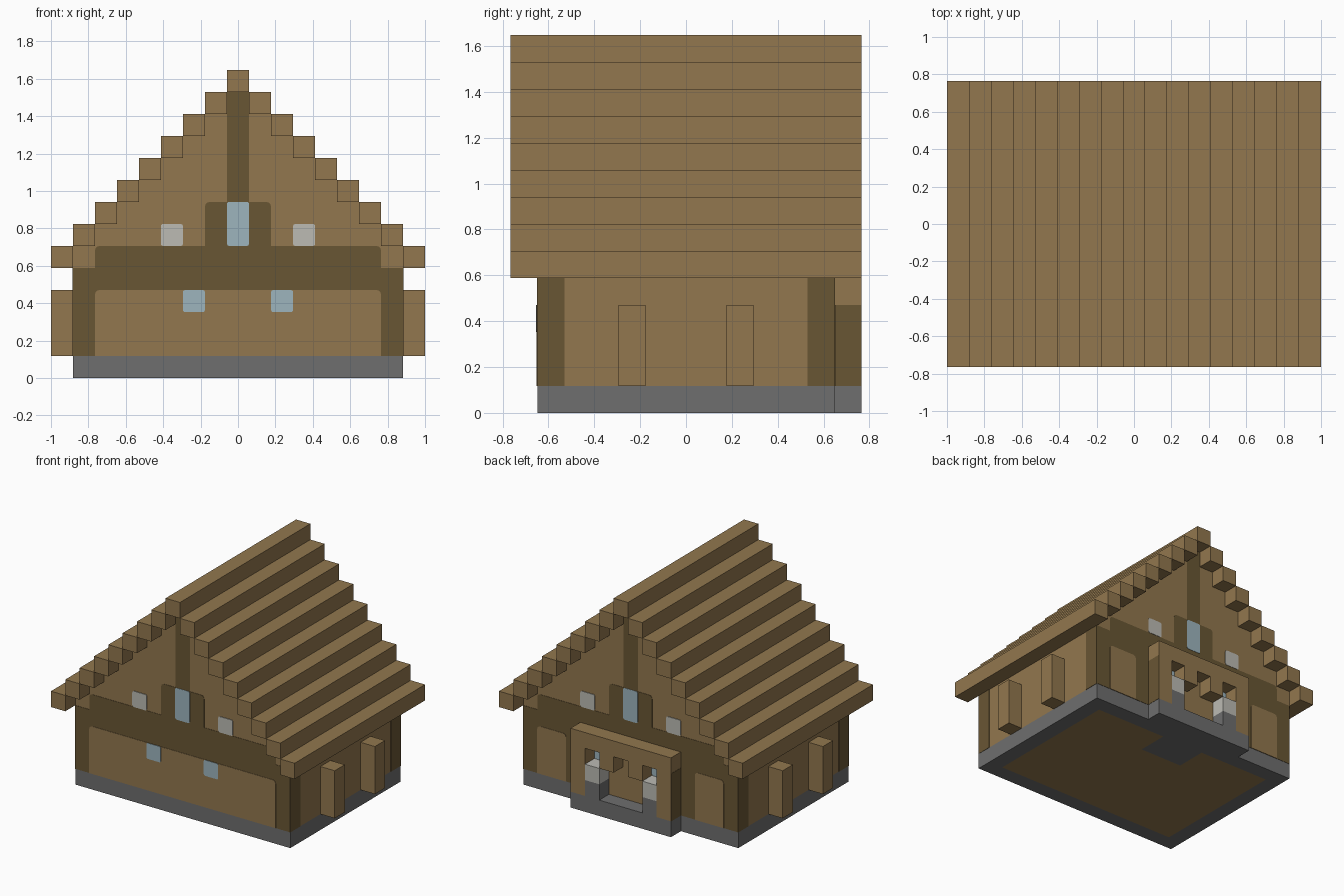
import bpy, bmesh, math

cube = bpy.data.objects.get("Cube")
if cube:
    bpy.data.objects.remove(cube, do_unlink=True)

U = 2 / 17          # one building block
SKIN = 0.02         # thickness of one layer of painted plate, in blocks


def material(name, r, g, b):
    lin = [((c / 255 + 0.055) / 1.055) ** 2.4 for c in (r, g, b)] + [1]
    m = bpy.data.materials.new(name)
    m.use_nodes = True
    m.diffuse_color = lin
    m.node_tree.nodes["Principled BSDF"].inputs["Base Color"].default_value = lin
    return m


wood = material("light wood", 146, 119, 78)
timber = material("dark timber", 105, 86, 52)
stone = material("grey stone", 110, 110, 110)
glass = material("blue glass", 157, 181, 190)
pale = material("pale grey", 188, 187, 180)


def prism(name, outline, axis, d0, d1, mat):
    """Extrude an outline of (a, z) points along x or y, from d0 to d1."""
    bm = bmesh.new()

    def place(a, z, d):
        return bm.verts.new((d * U, a * U, z * U) if axis == "x" else (a * U, d * U, z * U))

    near = [place(a, z, d0) for a, z in outline]
    far = [place(a, z, d1) for a, z in outline]
    bm.faces.new(near)
    bm.faces.new(far[::-1])
    n = len(near)
    for i in range(n):
        j = (i + 1) % n
        bm.faces.new((near[i], far[i], far[j], near[j]))
    bmesh.ops.recalc_face_normals(bm, faces=bm.faces)
    mesh = bpy.data.meshes.new(name)
    bm.to_mesh(mesh)
    bm.free()
    mesh.materials.append(mat)
    ob = bpy.data.objects.new(name, mesh)
    bpy.context.collection.objects.link(ob)
    return ob


def rect(a0, a1, z0, z1, top=0, bottom=0):
    """Rectangle with optional rounded top and bottom corners."""
    pts = []
    corners = ((a0, z0, 1, 1, bottom, 180), (a1, z0, -1, 1, bottom, 270),
               (a1, z1, -1, -1, top, 0), (a0, z1, 1, -1, top, 90))
    for a, z, sa, sz, r, start in corners:
        if not r:
            pts.append((a, z))
            continue
        for step in range(4):
            t = math.radians(start + step * 30)
            pts.append((a + sa * r + r * math.cos(t), z + sz * r + r * math.sin(t)))
    return pts


def box(name, x0, x1, y0, y1, z0, z1, mat):
    return prism(name, rect(x0, x1, z0, z1), "y", y0, y1, mat)


def plate(name, axis, wall, outline, layer, mat):
    """Thin painted plate on the outside of a wall plane."""
    out = math.copysign(SKIN * layer, wall)
    return prism(name, outline, axis, wall, wall + out, mat)


def span(s, a, b):
    """Mirrored interval."""
    return sorted((s * a, s * b))


R = 0.2  # rounding of painted corners

# Foundation ring, floor and doorstep
for s in (-1, 1):
    box("foundation_long", -7.5, 7.5, *span(s, 4.5, 5.5), 0, 1, stone)
    box("foundation_side", *span(s, 6.5, 7.5), -4.5, 4.5, 0, 1, stone)
    box("floor_side", *span(s, 1.5, 6.5), 2.5, 4.5, 0, 1, wood)
box("floor", -6.5, 6.5, -4.5, 2.5, 0, 1, wood)
box("doorstep", -1.5, 1.5, 2.5, 4.5, 0, 1, stone)

# Stepped outline of the gable walls
half = [(7.5, 1)]
for k in range(8):
    half += [(7.5 - k, 6 + k), (6.5 - k, 6 + k)]
half[-1:] = []
gable = half + [(-x, z) for x, z in reversed(half)]

# Gable walls with timber frame, panels and windows
for s, end in ((-1, "front"), (1, "back")):
    prism(end + "_wall", gable, "y", s * 4.5, s * 5.5, wood)
    y = s * 5.5

    def paint(part, x0, x1, z0, z1, layer, mat, top=0, bottom=0):
        plate(f"{end}_{part}", "y", y, rect(x0, x1, z0, z1, top, bottom), layer, mat)

    paint("frame", -7.5, 7.5, 1, 5, 1, timber)
    paint("beam", -6.5, 6.5, 5, 6, 1, timber, R)
    paint("window_surround", -1.5, 1.5, 6, 8, 1, timber, R)
    paint("king_post", -0.5, 0.5, 8, 13, 1, timber)
    paint("centre_window", -0.5, 0.5, 6, 8, 2, glass, R / 2, R / 2)
    if s < 0:
        paint("panel", -6.5, 6.5, 1, 4, 2, wood, R)
    else:
        paint("door_panel", -3.5, 3.5, 1, 4, 2, wood)
    for m in (-1, 1):
        if s > 0:
            paint("panel", *span(m, 4.5, 6.5), 1, 4, 2, wood, R)
        paint("lower_window", *span(m, 1.5, 2.5), 3, 4, 3, glass, R / 2, R / 2)
        paint("upper_window", *span(m, 2.5, 3.5), 6, 7, 2, pale, R / 2, R / 2)

# Side walls, corner timbers and buttresses
for s in (-1, 1):
    box("side_wall", *span(s, 6.5, 7.5), -4.5, 4.5, 1, 6, wood)
    for m in (-1, 1):
        plate("corner_timber", "x", s * 7.5, rect(*span(m, 4.5, 5.5), 1, 5), 1, timber)
        box("buttress", *span(s, 7.5, 8.5), *span(m, 1.5, 2.5), 1, 4, wood)

# Stepped roof
for k in range(8):
    for s in (-1, 1):
        box("roof_beam", *span(s, 7.5 - k, 8.5 - k), -6.5, 6.5, 5 + k, 6 + k, wood)
box("roof_ridge", -0.5, 0.5, -6.5, 6.5, 13, 14, wood)

# Back porch
box("porch_base", -3.5, 3.5, 5.5, 6.5, 0, 1, stone)
box("porch_lintel", -3.5, 3.5, 5.5, 6.5, 4, 5, wood)
for s in (-1, 1):
    box("porch_post", *span(s, 2.5, 3.5), 5.5, 6.5, 1, 4, wood)
    plate("porch_post_side", "x", s * 3.5, rect(5.5, 6.5, 1, 4), 1, timber)
    box("porch_bracket", *span(s, 0.5, 1.5), 5.5, 6.5, 3, 4, wood)
    box("porch_pedestal", *span(s, 1.5, 2.5), 5.5, 6.5, 1, 2, stone)
    box("porch_lamp", *span(s, 1.5, 2.5), 5.5, 6.5, 2, 3, pale)
